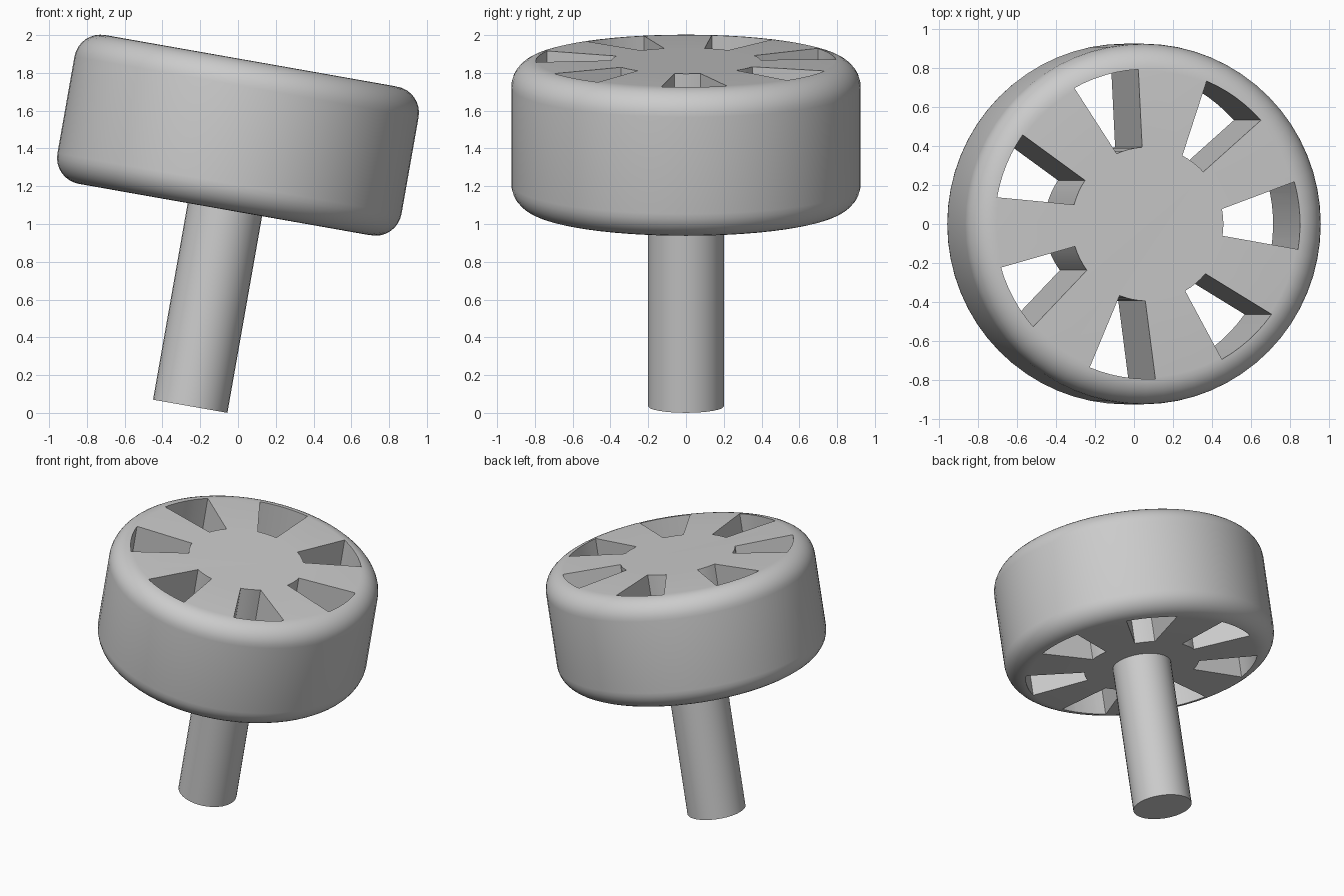
import bpy
import bmesh
from math import radians, sin, cos, tau
from mathutils import Matrix

if "Cube" in bpy.data.objects:
    bpy.data.objects.remove(bpy.data.objects["Cube"], do_unlink=True)

RADIUS, HALF, ROUND = 0.925, 0.40, 0.14
SLOTS = 7
TILT = Matrix.Translation((0, 0, 1.47)) @ Matrix.Rotation(radians(10), 4, 'Y')

grey = bpy.data.materials.new("plain grey")
grey.use_nodes = True
grey.diffuse_color = (0.6, 0.6, 0.6, 1)
grey.node_tree.nodes["Principled BSDF"].inputs["Base Color"].default_value = (0.6, 0.6, 0.6, 1)


def make_object(name, bm):
    bmesh.ops.recalc_face_normals(bm, faces=bm.faces[:])
    mesh = bpy.data.meshes.new(name)
    bm.to_mesh(mesh)
    bm.free()
    mesh.materials.append(grey)
    obj = bpy.data.objects.new(name, mesh)
    bpy.context.collection.objects.link(obj)
    return obj


def cylinder(radius, bottom, top, sides):
    bm = bmesh.new()
    bmesh.ops.create_cone(bm, cap_ends=True, segments=sides, radius1=radius, radius2=radius,
                          depth=top - bottom, matrix=Matrix.Translation((0, 0, (top + bottom) / 2)))
    return bm


def arc(radius, start, end, steps):
    angles = [radians(start + (end - start) * i / steps) for i in range(steps + 1)]
    return [(radius * cos(a), radius * sin(a), -0.6) for a in angles]


# Wheel: a drum with rounded rims
bm = cylinder(RADIUS, -HALF, HALF, 64)
rims = [e for e in bm.edges if abs(e.verts[0].co.z - e.verts[1].co.z) < 0.01]
bmesh.ops.bevel(bm, geom=rims, offset=ROUND, offset_type='OFFSET', segments=8,
                profile=0.5, affect='EDGES')
wheel = make_object("wheel", bm)

# Slot cutters: skewed wedges repeated around the axis
bm = bmesh.new()
outline = arc(0.395, 11.2, -8.8, 4) + arc(0.795, -9.4, 15.8, 6)
for i in range(SLOTS):
    turn = Matrix.Rotation(tau * i / SLOTS, 4, 'Z')
    face = bm.faces.new([bm.verts.new(turn @ Matrix.Translation(p).to_translation()) for p in outline])
    grown = bmesh.ops.extrude_face_region(bm, geom=[face])["geom"]
    bmesh.ops.translate(bm, vec=(0, 0, 1.2),
                        verts=[v for v in grown if isinstance(v, bmesh.types.BMVert)])
cutter = make_object("slot_cutter", bm)
cutter.hide_render = True

# Cut the slots right through the wheel
cut = wheel.modifiers.new("slots", 'BOOLEAN')
cut.operation = 'DIFFERENCE'
cut.solver = 'EXACT'
cut.object = cutter
bpy.context.view_layer.objects.active = wheel
bpy.ops.object.modifier_apply(modifier=cut.name)
bpy.data.objects.remove(cutter, do_unlink=True)

# Axle below the wheel
axle = make_object("axle", cylinder(0.2, -1.457, -0.3, 32))

# Tilt both parts together and smooth the round surfaces
for obj in (wheel, axle):
    obj.matrix_world = TILT
    bpy.ops.object.select_all(action='DESELECT')
    obj.select_set(True)
    bpy.context.view_layer.objects.active = obj
    bpy.ops.object.shade_smooth_by_angle(angle=radians(30))
